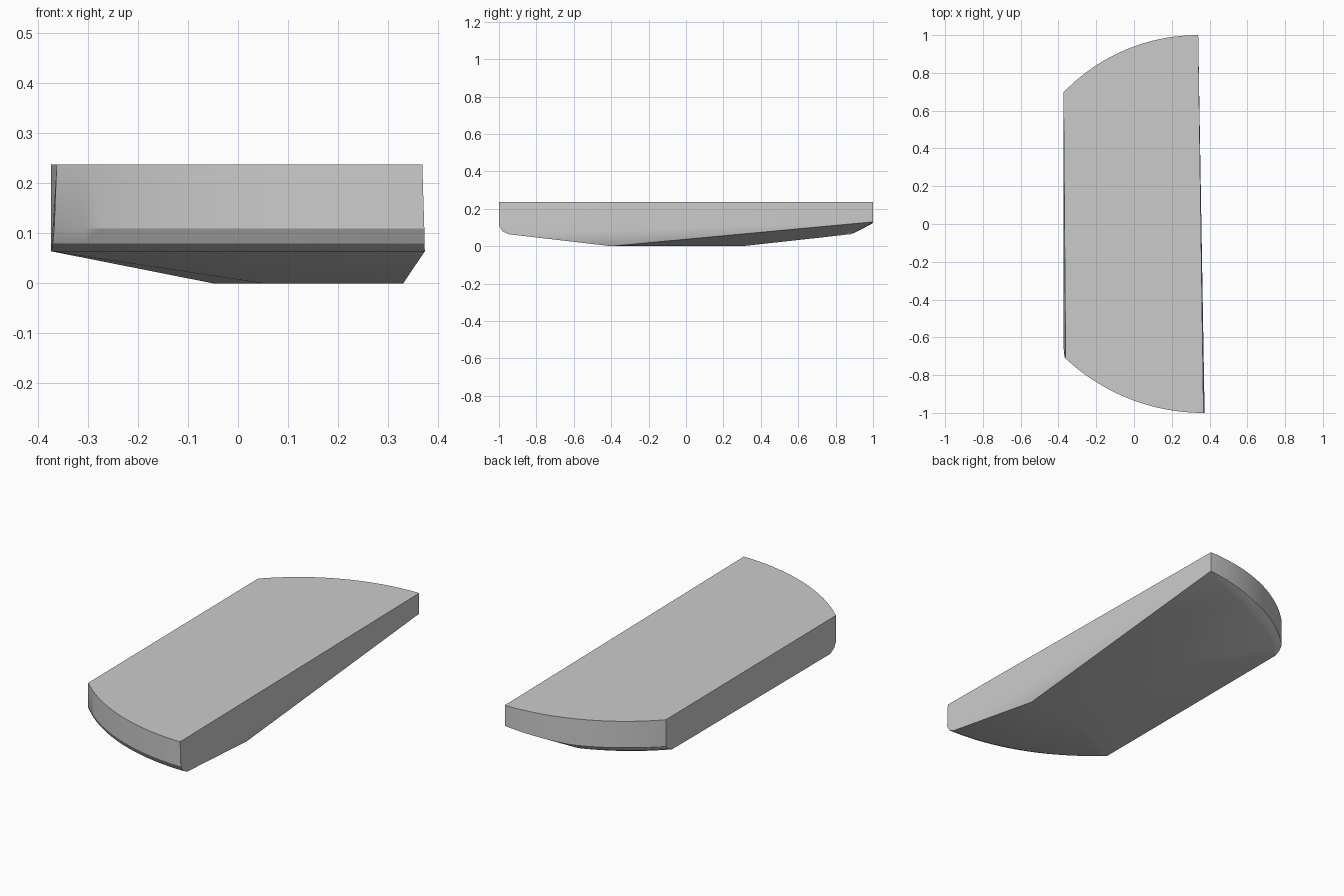
import bpy
import bmesh
import math

cube = bpy.data.objects.get("Cube")
if cube:
    bpy.data.objects.remove(cube)

TOP = 0.237
STEPS = 24

grey = bpy.data.materials.new("stone_grey")
grey.use_nodes = True
colour = (0.6, 0.6, 0.6, 1)
grey.diffuse_color = colour
grey.node_tree.nodes["Principled BSDF"].inputs["Base Color"].default_value = colour


def arc(x_tip, x_side, radius, end, inset=0.0):
    """Points of a rounded end, from its tip on the left to the right side."""
    pts = []
    for i in range(STEPS + 1):
        x = x_tip + (x_side - x_tip) * i / STEPS
        drop = radius - math.sqrt(radius ** 2 - (x - x_tip) ** 2)
        pts.append((x, end * (1 - drop - inset)))
    return pts


points = []

# Front end: upright wall with a rounded lower rim
points += [(x, y, TOP) for x, y in arc(0.368, -0.362, 1.07, -1)]
points += [(x, y, 0.11) for x, y in arc(0.372, -0.367, 1.08, -1)]
points += [(x, y, 0.08) for x, y in arc(0.372, -0.37, 1.08, -1, 0.018)]
points += [(x, y, 0.064) for x, y in arc(0.373, -0.373, 1.08, -1, 0.05)]

# Back end: wall whose lower rim rises towards the left corner
back = arc(0.34, -0.373, 0.99, 1)
points += [(x, y, TOP) for x, y in back]
points += [(x, y, 0.1 + 0.03 * max(0, x) / 0.34) for x, y in back]
points += [(x, y - 0.02, 0.078) for x, y in back if x < 0]
points += [(x, y - 0.05, 0.064) for x, y in back if x < 0]

# Shallow keel on the underside
points += [(0.33, -0.4, 0), (0.05, -0.4, 0), (-0.05, -0.1, 0), (0.05, 0.3, 0)]

# Wrap the slab around its rims and keel
bm = bmesh.new()
for p in points:
    bm.verts.new(p)
hull = bmesh.ops.convex_hull(bm, input=bm.verts)
loose = [v for v in bm.verts if not v.link_faces]
bmesh.ops.delete(bm, geom=loose, context="VERTS")
bmesh.ops.dissolve_limit(bm, angle_limit=math.radians(0.5),
                         verts=bm.verts, edges=bm.edges)
bmesh.ops.recalc_face_normals(bm, faces=bm.faces)
mesh = bpy.data.meshes.new("slab")
bm.to_mesh(mesh)
bm.free()
mesh.materials.append(grey)

slab = bpy.data.objects.new("slab", mesh)
bpy.context.collection.objects.link(slab)
bpy.context.view_layer.objects.active = slab
slab.select_set(True)
bpy.ops.object.shade_smooth_by_angle(angle=math.radians(25))
